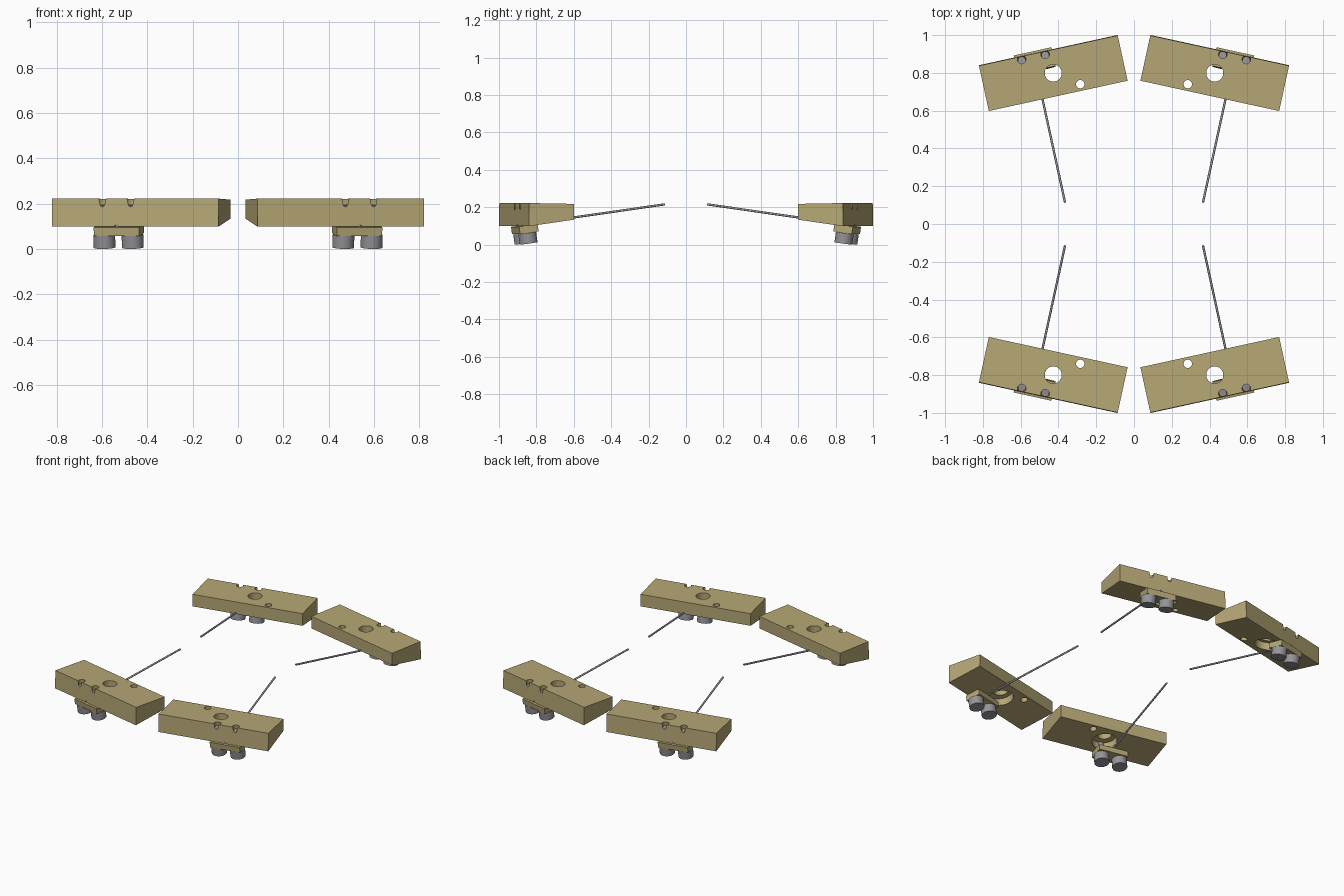
import bpy, bmesh, math
from mathutils import Matrix, Vector

if "Cube" in bpy.data.objects:
    bpy.data.objects.remove(bpy.data.objects["Cube"])


def material(name, rgb):
    m = bpy.data.materials.new(name)
    m.diffuse_color = (*rgb, 1)
    m.use_nodes = True
    m.node_tree.nodes["Principled BSDF"].inputs["Base Color"].default_value = m.diffuse_color
    return m


TAN = material("tan", (0.47, 0.39, 0.18))
STEEL = material("steel_grey", (0.30, 0.30, 0.32))

# Local frame: x along the block, y outward, z up.
# The tilted frame lies on the sloping underside of the block.
TILT = Matrix.Translation((0, 0, 0.115)) @ Matrix.Rotation(math.radians(-8), 4, 'X')
FLAT = Matrix.Identity(4)
UP = FLAT
ALONG = Matrix.Rotation(math.radians(-90), 4, 'X')      # cylinder axis along y
SCREW_X = (0.021, 0.1485)
SCREW_Y = 0.09
ROD_X = 0.085


def make(name, bm, mat):
    bmesh.ops.recalc_face_normals(bm, faces=bm.faces)
    me = bpy.data.meshes.new(name)
    bm.to_mesh(me)
    bm.free()
    me.materials.append(mat)
    ob = bpy.data.objects.new(name, me)
    bpy.context.collection.objects.link(ob)
    return ob


def add_cylinder(bm, frame, centre, r, length, turn=UP, segments=32):
    bmesh.ops.create_cone(bm, cap_ends=True, segments=segments, radius1=r, radius2=r,
                          depth=length, matrix=frame @ Matrix.Translation(centre) @ turn)


def cylinder(name, mat, *args, **kw):
    bm = bmesh.new()
    add_cylinder(bm, *args, **kw)
    return make(name, bm, mat)


def add_box(bm, frame, lo, hi):
    lo, hi = Vector(lo), Vector(hi)
    m = frame @ Matrix.Translation((lo + hi) / 2) @ Matrix.Diagonal((*(hi - lo), 1))
    bmesh.ops.create_cube(bm, size=1, matrix=m)


def cut(ob, cutters):
    """Subtract the cutters, bake the result and remove the cutters."""
    for c in cutters:
        mod = ob.modifiers.new("cut", 'BOOLEAN')
        mod.operation, mod.solver, mod.object = 'DIFFERENCE', 'EXACT', c
        c.hide_render = True
    bpy.context.view_layer.update()
    ev = ob.evaluated_get(bpy.context.evaluated_depsgraph_get())
    me = bpy.data.meshes.new_from_object(ev)
    ob.modifiers.clear()
    ob.data = me
    for c in cutters:
        bpy.data.objects.remove(c)


# Wedge block: side profile extruded along its length
bm = bmesh.new()
profile = [(-0.1225, 0.133), (0.1245, 0.098), (0.122, 0.222), (-0.1235, 0.2175)]
face = bm.faces.new([bm.verts.new((-0.376, y, z)) for y, z in profile])
ext = bmesh.ops.extrude_face_region(bm, geom=[face])
bmesh.ops.translate(bm, vec=(0.752, 0, 0),
                    verts=[v for v in ext["geom"] if isinstance(v, bmesh.types.BMVert)])
block = make("block", bm, TAN)

# Centre hole, counterbore below, small hole, rod groove, screw holes
cutters = [
    cylinder("centre_cut", TAN, FLAT, (0, 0, 0.16), 0.045, 0.4, segments=48),
    cylinder("counterbore_cut", TAN, TILT, (0, 0, 0), 0.08, 0.10, segments=48),
    cylinder("small_cut", TAN, FLAT, (-0.127, -0.088, 0.16), 0.022, 0.4),
    cylinder("groove_cut", TAN, TILT, (ROD_X, 0, 0.001), 0.009, 0.5, turn=ALONG, segments=16),
]
cutters += [cylinder("screw_cut", TAN, TILT, (x, SCREW_Y, 0.05), 0.0225, 0.3) for x in SCREW_X]
cut(block, cutters)

# Clamp plate under the block
bm = bmesh.new()
add_box(bm, TILT, (-0.02, 0.035, -0.04), (0.185, 0.137, -0.001))
plate = make("clamp_plate", bm, TAN)

# Screws: wide head below the plate, shank up into the block
bm = bmesh.new()
for x in SCREW_X:
    add_cylinder(bm, TILT, (x, SCREW_Y, -0.0685), 0.048, 0.057)
    add_cylinder(bm, TILT, (x, SCREW_Y, 0.025), 0.0205, 0.13)
screws = make("screws", bm, STEEL)

# Thin rod reaching inward from the clamp
rod = cylinder("rod", STEEL, TILT, (ROD_X, -0.285, 0.004), 0.006, 0.81, turn=ALONG, segments=16)

# Place one set in each corner by mirroring
place = Matrix.Translation((0.4275, 0.799, 0)) @ Matrix.Rotation(math.radians(-12.3), 4, 'Z')
corners = {"back_right": (1, 1), "back_left": (-1, 1), "front_right": (1, -1), "front_left": (-1, -1)}
for part in (block, plate, screws, rod):
    for corner, (sx, sy) in corners.items():
        me = part.data.copy()
        me.transform(Matrix.Diagonal((sx, sy, 1, 1)) @ place)
        if sx * sy < 0:
            me.flip_normals()
        me.shade_smooth()
        me.set_sharp_from_angle(angle=math.radians(30))
        ob = bpy.data.objects.new(f"{corner}_{part.name}", me)
        bpy.context.collection.objects.link(ob)
    bpy.data.objects.remove(part)
